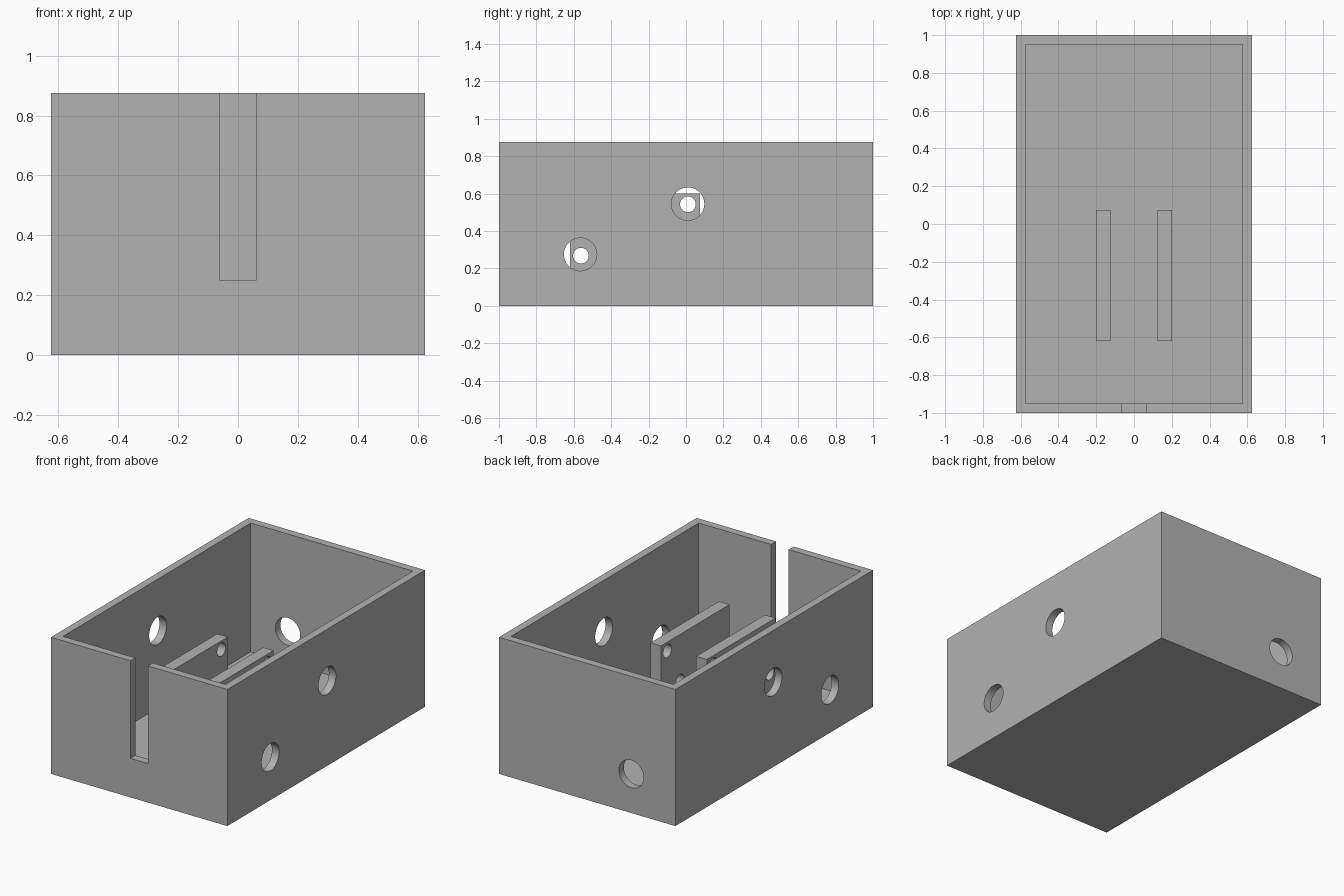
import bpy
import math

cube = bpy.data.objects.get("Cube")
if cube:
    bpy.data.objects.remove(cube, do_unlink=True)

# Single grey material
grey = bpy.data.materials.new("plain_grey")
grey.use_nodes = True
grey.diffuse_color = (0.45, 0.45, 0.45, 1)
grey.node_tree.nodes["Principled BSDF"].inputs["Base Color"].default_value = (0.45, 0.45, 0.45, 1)


def box(name, low, high):
    """Box spanning two opposite corners."""
    centre = [(a + b) / 2 for a, b in zip(low, high)]
    bpy.ops.mesh.primitive_cube_add(size=1, location=centre)
    obj = bpy.context.object
    obj.name = name
    obj.scale = [b - a for a, b in zip(low, high)]
    bpy.ops.object.transform_apply(location=True, rotation=False, scale=True)
    obj.data.materials.append(grey)
    return obj


def rod(centre, radius, length, rotation):
    """Cylinder used for drilling a hole."""
    bpy.ops.mesh.primitive_cylinder_add(vertices=40, radius=radius, depth=length,
                                        location=centre, rotation=rotation)
    obj = bpy.context.object
    obj.name = "hole_cutter"
    obj.data.materials.append(grey)
    return obj


def cut(target, cutter):
    """Subtract the cutter from the target and delete the cutter."""
    cutter.hide_render = True
    mod = target.modifiers.new("cut", "BOOLEAN")
    mod.operation = "DIFFERENCE"
    mod.solver = "EXACT"
    mod.object = cutter
    bpy.context.view_layer.objects.active = target
    bpy.ops.object.modifier_apply(modifier=mod.name)
    bpy.data.objects.remove(cutter, do_unlink=True)


def finish(obj):
    bpy.ops.object.select_all(action="DESELECT")
    obj.select_set(True)
    bpy.context.view_layer.objects.active = obj
    bpy.ops.object.shade_smooth_by_angle(angle=math.radians(30))


W, L, H, T = 0.625, 1.0, 0.875, 0.05
ALONG_X = (0, math.pi / 2, 0)
ALONG_Y = (math.pi / 2, 0, 0)

# Open-topped case
case = box("case", (-W, -L, 0), (W, L, H))
cut(case, box("cavity_cutter", (-W + T, -L + T, T), (W - T, L - T, H + 0.2)))

# Cable slot in the front wall
cut(case, box("slot_cutter", (-0.0625, -L - 0.1, 0.25), (0.0625, -L + 0.1, H + 0.2)))

# Holes through both side walls, and one in the back wall
for y, z in ((0.01, 0.545), (-0.565, 0.275)):
    cut(case, rod((0, y, z), 0.088, 2, ALONG_X))
cut(case, rod((-0.3125, L, 0.25), 0.088, 0.4, ALONG_Y))
finish(case)

# Pair of upright mounting plates with small holes
for side, name in ((-1, "right_plate"), (1, "left_plate")):
    x = side * 0.1625
    plate = box(name, (x - 0.0375, -0.62, T), (x + 0.0375, 0.075, 0.6))
    for y, z in ((0.01, 0.543), (-0.562, 0.268), (-0.12, 0.3)):
        cut(plate, rod((x, y, z), 0.042, 0.3, ALONG_X))
    finish(plate)
